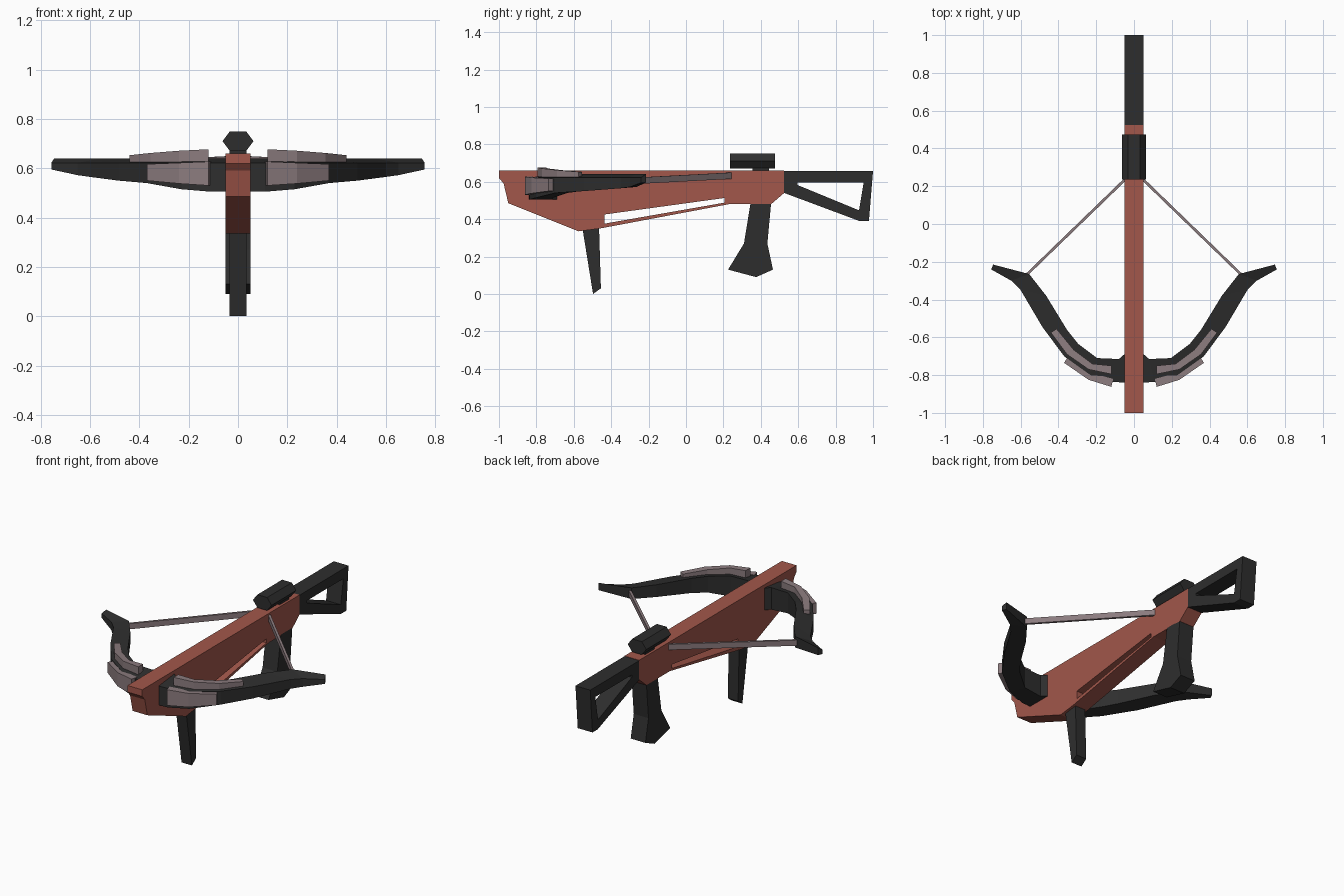
import bpy
import bmesh
from mathutils import Vector

cube = bpy.data.objects.get("Cube")
if cube:
    bpy.data.objects.remove(cube, do_unlink=True)


def make_material(name, color):
    mat = bpy.data.materials.new(name)
    mat.use_nodes = True
    mat.diffuse_color = (*color, 1)
    mat.node_tree.nodes["Principled BSDF"].inputs["Base Color"].default_value = (*color, 1)
    return mat


wood = make_material("red_brown_wood", (0.36, 0.095, 0.07))
dark = make_material("dark_grey", (0.027, 0.027, 0.027))
steel = make_material("warm_grey_metal", (0.26, 0.2, 0.21))


def finish(name, bm, mat):
    bmesh.ops.recalc_face_normals(bm, faces=bm.faces[:])
    mesh = bpy.data.meshes.new(name)
    bm.to_mesh(mesh)
    bm.free()
    mesh.materials.append(mat)
    obj = bpy.data.objects.new(name, mesh)
    bpy.context.collection.objects.link(obj)
    return obj


def side_profile(name, mat, half_width, *loops):
    """Extrude a (y, z) outline, with optional hole loops, across x."""
    bm = bmesh.new()
    edges = []
    for loop in loops:
        verts = [bm.verts.new((-half_width, y, z)) for y, z in loop]
        edges += [bm.edges.new((a, b)) for a, b in zip(verts, verts[1:] + verts[:1])]
    bmesh.ops.triangle_fill(bm, edges=edges, use_beauty=True, normal=(1, 0, 0))
    result = bmesh.ops.extrude_face_region(bm, geom=bm.faces[:], use_keep_orig=True)
    moved = [v for v in result["geom"] if isinstance(v, bmesh.types.BMVert)]
    bmesh.ops.translate(bm, verts=moved, vec=(2 * half_width, 0, 0))
    return finish(name, bm, mat)


def loft(name, mat, rings):
    """Skin four-cornered rings and cap both ends."""
    bm = bmesh.new()
    rows = [[bm.verts.new(p) for p in ring] for ring in rings]
    for a, b in zip(rows, rows[1:]):
        for i in range(4):
            j = (i + 1) % 4
            bm.faces.new((a[i], a[j], b[j], b[i]))
    bm.faces.new(rows[0])
    bm.faces.new(rows[-1])
    return finish(name, bm, mat)


def ring(rear, front, bottom, top_rear, top_front, side=1):
    (rx, ry), (fx, fy) = rear, front
    return [(rx * side, ry, bottom), (rx * side, ry, top_rear),
            (fx * side, fy, top_front), (fx * side, fy, bottom)]


# Wooden body with a long slot through it
side_profile("body", wood, 0.05,
             [(-1, .66), (-1, .62), (-.975, .59), (-.95, .485), (-.575, .335),
              (-.46, .35), (.23, .48), (.455, .48), (.525, .54), (.525, .66)],
             [(-.435, .425), (.205, .513), (.205, .488), (-.435, .376)])

# Open shoulder stock
side_profile("shoulder_stock", dark, 0.05,
             [(.525, .658), (1, .658), (.978, .39), (.927, .39), (.525, .54)],
             [(.597, .597), (.95, .597), (.925, .447), (.597, .582)])

# Grip and front leg
side_profile("rear_grip", dark, 0.05,
             [(.345, .485), (.455, .485), (.435, .27), (.465, .13),
              (.375, .09), (.225, .13), (.31, .27)])
side_profile("front_leg", dark, 0.035,
             [(-.555, .36), (-.465, .36), (-.455, .03), (-.497, 0)])

# Hexagonal sight on a small mount
side_profile("sight_mount", dark, 0.035,
             [(.355, .65), (.445, .65), (.445, .68), (.355, .68)])
bm = bmesh.new()
outline = [(-.033, .67), (.033, .67), (.063, .71), (.033, .75), (-.033, .75), (-.063, .71)]
cap = bm.faces.new([bm.verts.new((x, .235, z)) for x, z in outline])
result = bmesh.ops.extrude_face_region(bm, geom=[cap], use_keep_orig=True)
bmesh.ops.translate(bm, vec=(0, .24, 0),
                    verts=[v for v in result["geom"] if isinstance(v, bmesh.types.BMVert)])
finish("sight", bm, dark)

# Bow: rear point, front point, underside height
bow = [((.04, -.68), (.04, -.84), .505), ((.08, -.715), (.11, -.836), .505),
       ((.195, -.71), (.23, -.8), .515), ((.295, -.635), (.37, -.7), .54),
       ((.355, -.56), (.485, -.545), .55), ((.465, -.38), (.6, -.35), .565),
       ((.555, -.265), (.65, -.3), .572), ((.745, -.215), (.757, -.24), .595)]
rings = [ring(r, f, b, .64, .622, -1) for r, f, b in reversed(bow)]
rings += [ring(r, f, b, .64, .622) for r, f, b in bow]
loft("bow", dark, rings)

# Metal plates on the bow, and the strings
top_plate = [((.12, -.75), (.12, -.795), .677), ((.22, -.74), (.24, -.77), .671),
             ((.32, -.665), (.355, -.69), .662), ((.41, -.555), (.44, -.575), .653)]
front_plate = [((.11, -.82), (.12, -.862), .53, .627), ((.22, -.79), (.24, -.825), .538, .622),
               ((.345, -.695), (.37, -.735), .55, .617)]
for label, side in (("left", 1), ("right", -1)):
    loft(label + "_top_plate", steel,
         [ring(r, f, .615, t, t, side) for r, f, t in top_plate])
    loft(label + "_front_plate", steel,
         [ring(r, f, b, t, t, side) for r, f, b, t in front_plate])
    start, end = Vector((.57, -.27, .605)), Vector((.045, .238, .632))
    across = Vector((.005, .005, 0))
    up = Vector((0, 0, .017))
    string = [[p - across - up, p - across + up, p + across + up, p + across - up]
              for p in (start, end)]
    loft(label + "_string", steel, [[(p.x * side, p.y, p.z) for p in r] for r in string])
